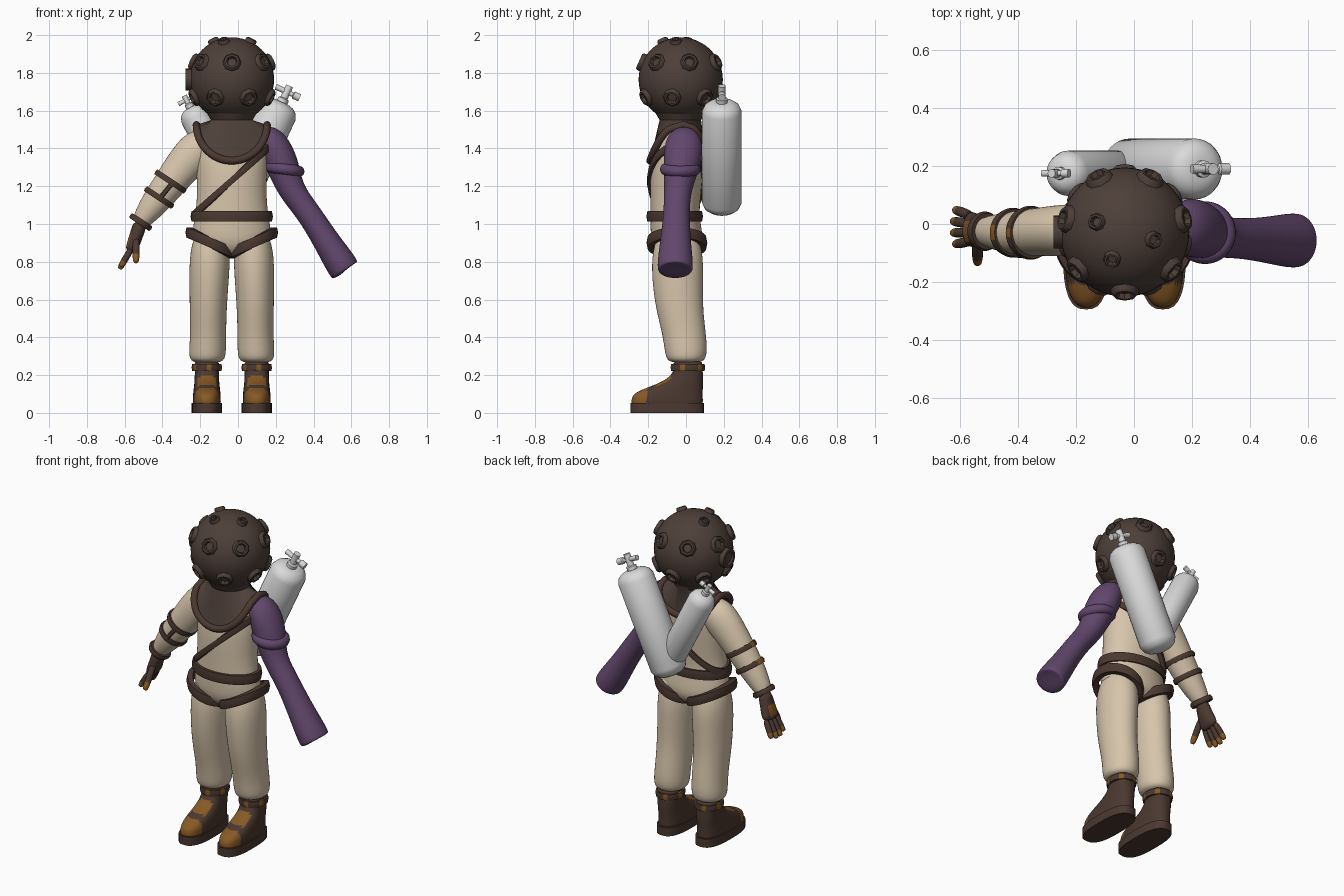
import bpy, bmesh
from math import sin, cos, pi, radians
from mathutils import Vector

if "Cube" in bpy.data.objects:
    bpy.data.objects.remove(bpy.data.objects["Cube"])


def material(name, *rgb):
    m = bpy.data.materials.new(name)
    m.use_nodes = True
    m.diffuse_color = (*rgb, 1)
    bsdf = m.node_tree.nodes["Principled BSDF"]
    bsdf.inputs["Base Color"].default_value = (*rgb, 1)
    bsdf.inputs["Roughness"].default_value = 0.7
    return m


CLOTH = material("cream cloth", 0.68, 0.56, 0.41)
METAL = material("dark bronze", 0.075, 0.05, 0.041)
LEATHER = material("brown leather", 0.07, 0.04, 0.03)
PATCH = material("ochre patch", 0.24, 0.1, 0.018)
PURPLE = material("purple skin", 0.12, 0.062, 0.15)
STEEL = material("pale steel", 0.7, 0.7, 0.7)
MID = -0.033  # body centre line


def frame(t):
    t = Vector(t).normalized()
    ref = Vector((1, 0, 0)) if abs(t.y) > 0.9 else Vector((0, 1, 0))
    u = t.cross(ref).normalized()
    return t, u, u.cross(t)


def finish(name, bm, mats, sub=0, rule=None):
    bmesh.ops.recalc_face_normals(bm, faces=bm.faces)
    me = bpy.data.meshes.new(name)
    bm.to_mesh(me)
    bm.free()
    for m in mats:
        me.materials.append(m)
    ob = bpy.data.objects.new(name, me)
    bpy.context.collection.objects.link(ob)
    bpy.ops.object.select_all(action="DESELECT")
    ob.select_set(True)
    bpy.context.view_layer.objects.active = ob
    if sub:
        ob.modifiers.new("smooth", "SUBSURF").levels = sub
        bpy.ops.object.modifier_apply(modifier="smooth")
    bpy.ops.object.shade_smooth_by_angle(angle=radians(40))
    if rule:
        for p in ob.data.polygons:
            p.material_index = int(rule(p))
    return ob


def skin(bm, loops, caps=True, wrap=False):
    rows = [[bm.verts.new(p) for p in loop] for loop in loops]
    n = len(rows[0])
    pairs = list(zip(rows, rows[1:])) + ([(rows[-1], rows[0])] if wrap else [])
    for a, b in pairs:
        for i in range(n):
            j = (i + 1) % n
            bm.faces.new((a[i], a[j], b[j], b[i]))
    if caps:
        bm.faces.new(rows[0])
        bm.faces.new(rows[-1])


def power(v, p):
    return abs(v) ** p * (1 if v > 0 else -1)


def tube(name, pts, *mats, n=16, sub=2, axis=None, p=1, rule=None):
    """Loft rings (x, y, z, width, depth) along a path."""
    loops = []
    for i, (x, y, z, rx, ry) in enumerate(pts):
        t = axis or Vector(pts[min(i + 1, len(pts) - 1)][:3]) - Vector(pts[max(i - 1, 0)][:3])
        _, u, v = frame(t)
        angles = [2 * pi * k / n for k in range(n)]
        loops.append([Vector((x, y, z)) + u * rx * power(cos(a), p) + v * ry * power(sin(a), p)
                      for a in angles])
    bm = bmesh.new()
    skin(bm, loops)
    return finish(name, bm, mats, sub, rule)


def lathe(name, centre, axis, profile, mat, n=24):
    t = Vector(axis).normalized()
    return tube(name, [(*(Vector(centre) + t * h), r, r) for h, r in profile], mat, n=n, sub=0, axis=t)


def band(name, centre, axis, rx, ry, height, *mats, lift=lambda a: 0, thick=0.018, n=40, rule=None):
    """Flat strap looped around a limb."""
    t, u, v = frame(axis)
    loops = []
    for k in range(n):
        a = 2 * pi * k / n
        d = u * cos(a) * rx + v * sin(a) * ry
        c = Vector(centre) + t * lift(a) + d
        out = d.normalized() * thick
        loops.append([c - t * height / 2 - out, c - t * height / 2 + out * 0.7, c + out,
                      c + t * height / 2 + out * 0.7, c + t * height / 2 - out])
    bm = bmesh.new()
    skin(bm, loops, caps=False, wrap=True)
    return finish(name, bm, mats, 0, rule)


def torus(name, centre, axis, big, small, mat):
    bpy.ops.mesh.primitive_torus_add(location=centre, major_radius=big, minor_radius=small,
                                     rotation=Vector(axis).to_track_quat("Z", "Y").to_euler())
    ob = bpy.context.object
    ob.name = name
    ob.data.materials.append(mat)
    bpy.ops.object.shade_smooth()


# Suit torso
tube("torso", [(MID, y, z, rx, ry) for z, y, rx, ry in (
    (0.82, -0.045, 0.1, 0.08), (0.88, -0.045, 0.2, 0.135), (0.95, -0.05, 0.215, 0.14),
    (1.05, -0.06, 0.195, 0.13), (1.15, -0.055, 0.185, 0.135), (1.28, -0.05, 0.19, 0.142),
    (1.4, -0.04, 0.195, 0.135), (1.48, -0.02, 0.17, 0.1), (1.53, -0.02, 0.08, 0.07))],
    CLOTH, n=20, axis=Vector((0, 0, 1)))

# Trousers, leg harness and boots
UP = Vector((0, 0, 1))
for side, s in (("right", -1), ("left", 1)):
    x = MID + s * 0.12
    tube(side + "_trouser", [(x + s * dx, y, z, rx, ry) for z, dx, y, rx, ry in (
        (0.99, -0.01, -0.045, 0.07, 0.09), (0.86, -0.005, -0.045, 0.112, 0.14),
        (0.7, 0, -0.045, 0.106, 0.138), (0.55, 0.005, -0.035, 0.1, 0.127),
        (0.42, 0.005, -0.01, 0.097, 0.118), (0.33, 0.008, 0, 0.1, 0.115),
        (0.28, 0.01, 0, 0.096, 0.105), (0.265, 0.01, 0, 0.06, 0.07))], CLOTH, axis=UP)
    band(side + "_thigh_strap", (x - s * 0.01, -0.048, 0.9), UP, 0.117, 0.143, 0.055, LEATHER,
         lift=lambda a, s=s: -s * 0.055 * cos(a) if frame(UP)[1].x < 0 else s * 0.055 * cos(a))
    x += s * 0.012
    tube(side + "_boot", [(x, y, z, rx, ry) for z, y, rx, ry in (
        (0.03, -0.1, 0.074, 0.19), (0.06, -0.1, 0.075, 0.192), (0.1, -0.098, 0.074, 0.188),
        (0.13, -0.064, 0.07, 0.155), (0.165, -0.015, 0.066, 0.107), (0.21, 0.012, 0.064, 0.078),
        (0.25, 0.01, 0.066, 0.078), (0.28, 0.01, 0.066, 0.078))],
        LEATHER, PATCH, n=20, axis=UP, p=0.8,
        rule=lambda f, x=x: f.center.z > 0.055 and (f.center.y < -0.205 or (
            -0.165 < f.center.y < -0.08 and abs(f.center.x - x) < 0.05 and f.center.z > 0.11)))
    tube(side + "_sole", [(x, -0.1, z, 0.08, 0.195) for z in (0, 0.052)],
         LEATHER, n=32, sub=0, axis=UP, p=0.75)
    band(side + "_ankle_strap", (x, 0.01, 0.24), UP, 0.069, 0.08, 0.036, LEATHER, PATCH,
         thick=0.012, rule=lambda f: (f.index // 5) % 7 < 2)

# Belt and shoulder strap
band("belt", (MID, -0.06, 1.04), UP, 0.2, 0.132, 0.055, LEATHER)
slope = frame(UP)[1].x
band("shoulder_strap", (MID, -0.05, 1.23), UP, 0.195, 0.143, 0.042, LEATHER, thick=0.014,
     lift=lambda a: 0.18 * slope * cos(a))

# Helmet with ports
HEAD = Vector((-0.032, -0.028, 1.765))
bpy.ops.mesh.primitive_uv_sphere_add(segments=40, ring_count=24, radius=0.223, location=HEAD)
bpy.context.object.name = "helmet"
bpy.context.object.data.materials.append(METAL)
bpy.ops.object.shade_smooth()


def port(name, azimuth, elevation, size, n=8):
    a, e = radians(azimuth), radians(elevation)
    d = Vector((sin(a) * cos(e), -cos(a) * cos(e), sin(e)))
    prof = ((-0.03, 1.1), (0.012, 1), (0.02, 0.85), (0.02, 0.62), (0.002, 0.5), (0.002, 0.05))
    lathe(name, HEAD + d * 0.221, d, [(h, r * size) for h, r in prof], METAL, n)


for i in range(7):
    port("upper_port", i * 360 / 7, 24, 0.047)
    port("lower_port", (i + 0.5) * 360 / 7, -25, 0.047)
for azimuth in (-25, 75, -110):
    port("crown_port", azimuth, 63, 0.03)
lathe("side_port", HEAD, (-1, 0, 0), ((0.1, 0.057), (0.245, 0.057), (0.245, 0.04), (0.235, 0.035),
                                     (0.235, 0.01)), METAL)

# Helmet collar with rolled rim
N = 48
neck, rim, top = [], [], []
for k in range(N):
    a = 2 * pi * k / N
    c = cos(a)
    w = abs(c) ** 0.4
    top.append((MID + 0.15 * sin(a), -0.03 - 0.15 * c, 1.62))
    neck.append((MID + 0.11 * sin(a), -0.03 - 0.11 * c, 1.55))
    rim.append((MID + 0.187 * sin(a), -0.015 + (-0.175 if c > 0 else 0.115) * w,
                1.525 - (0.19 if c > 0 else 0.13) * abs(c)))
bm = bmesh.new()
skin(bm, [top, neck, rim], caps=False)
finish("collar", bm, [METAL])
curve = bpy.data.curves.new("collar_rim", "CURVE")
curve.dimensions = "3D"
curve.bevel_depth = 0.02
spline = curve.splines.new("POLY")
spline.points.add(N - 1)
for pt, co in zip(spline.points, rim):
    pt.co = (*co, 1)
spline.use_cyclic_u = True
curve.materials.append(LEATHER)
bpy.context.collection.objects.link(bpy.data.objects.new("collar_rim", curve))

# Right sleeve, straps and glove
tube("right_sleeve", [(-0.12, -0.02, 1.45, 0.06, 0.07), (-0.2, -0.02, 1.41, 0.115, 0.095),
                      (-0.29, -0.025, 1.31, 0.1, 0.088), (-0.38, -0.03, 1.19, 0.085, 0.08),
                      (-0.45, -0.03, 1.1, 0.075, 0.07), (-0.51, -0.025, 1.02, 0.052, 0.052),
                      (-0.525, -0.025, 0.995, 0.04, 0.04)], CLOTH)
ARM = Vector((-0.55, 0, -0.83))
for z, x, r in ((1.225, -0.357, 0.083), (1.14, -0.418, 0.076)):
    band("arm_strap", (x, -0.03, z), ARM, r, r - 0.004, 0.03, LEATHER, PATCH, thick=0.014,
         rule=lambda f: f.normal.x < -0.6 and abs(f.center.y + 0.03) < 0.02)
band("glove_cuff", (-0.515, -0.025, 1.01), ARM, 0.05, 0.05, 0.03, LEATHER)
tube("strap_link", [(-0.345, -0.112, 1.22, 0.012, 0.008), (-0.41, -0.108, 1.14, 0.012, 0.008)],
     LEATHER, n=8, sub=0)
tube("glove_palm", [(-0.515, -0.025, 1.01, 0.04, 0.04), (-0.535, -0.025, 0.95, 0.036, 0.048),
                    (-0.555, -0.02, 0.89, 0.036, 0.064), (-0.575, -0.015, 0.85, 0.026, 0.06)],
     LEATHER, PATCH, rule=lambda f: f.normal.x < -0.5 and 0.88 < f.center.z < 0.95
     and abs(f.center.y + 0.025) < 0.035)


def finger(name, a, b, r):
    a, b = Vector(a), Vector(b)
    tube(name, [(*a.lerp(b, t), r * k, r * k) for t, k in ((0, 0.9), (0.3, 1), (0.75, 1), (0.95, 0.8), (1, 0.5))],
         LEATHER, PATCH, n=8, sub=1, rule=lambda f: (f.center - a).length > 0.78 * (b - a).length)


for i in range(4):
    finger("glove_finger", (-0.565, 0.03 - i * 0.03, 0.87),
           (-0.632 + abs(i - 1.5) * 0.008, 0.05 - i * 0.04, 0.755 + abs(i - 1.5) * 0.012), 0.019)
finger("glove_thumb", (-0.54, -0.05, 0.93), (-0.54, -0.138, 0.795), 0.021)

# Left tentacle arm with swollen ring
tube("left_tentacle", [(0.13, -0.01, 1.5, 0.04, 0.05), (0.175, -0.01, 1.45, 0.08, 0.1),
                       (0.215, -0.015, 1.36, 0.092, 0.106), (0.25, -0.03, 1.27, 0.085, 0.09),
                       (0.285, -0.045, 1.17, 0.07, 0.072), (0.37, -0.05, 1.065, 0.066, 0.07),
                       (0.455, -0.055, 0.93, 0.07, 0.08), (0.535, -0.057, 0.805, 0.084, 0.096),
                       (0.562, -0.057, 0.762, 0.084, 0.095), (0.567, -0.057, 0.754, 0.08, 0.09),
                       (0.568, -0.057, 0.753, 0.04, 0.045)], PURPLE)
torus("tentacle_ring", (0.245, -0.03, 1.29), (0.15, 0, 1), 0.078, 0.03, PURPLE)


# Air tanks with valves
def tank(name, centre, tilt, half, r):
    d = Vector((sin(radians(tilt)), 0, cos(radians(tilt))))
    across = Vector((d.z, 0, -d.x))
    ends = [(half, 0.4), (half - 0.008, 0.65), (half - 0.025, 0.87), (half - 0.055, 1)]
    prof = [(-h, k * r) for h, k in ends] + [(h, k * r) for h, k in reversed(ends)]
    lathe(name, centre, d, prof, STEEL, 32)
    tip = Vector(centre) + d * half
    k = r / 0.105
    lathe(name + "_valve", tip, d, [(-0.02, 0.03 * k), (0.02, 0.03 * k), (0.025, 0.02 * k),
                                    (0.095 * k, 0.02 * k)], STEEL, 12)
    lathe(name + "_handle", tip + d * 0.06 * k, across,
          [(-0.065 * k, 0.016 * k), (0.035 * k, 0.012 * k), (0.04 * k, 0.02 * k), (0.075 * k, 0.02 * k)],
          STEEL, 12)


tank("large_tank", (0.098, 0.19, 1.355), 25, 0.32, 0.105)
tank("small_tank", (-0.135, 0.175, 1.385), -27, 0.26, 0.078)
